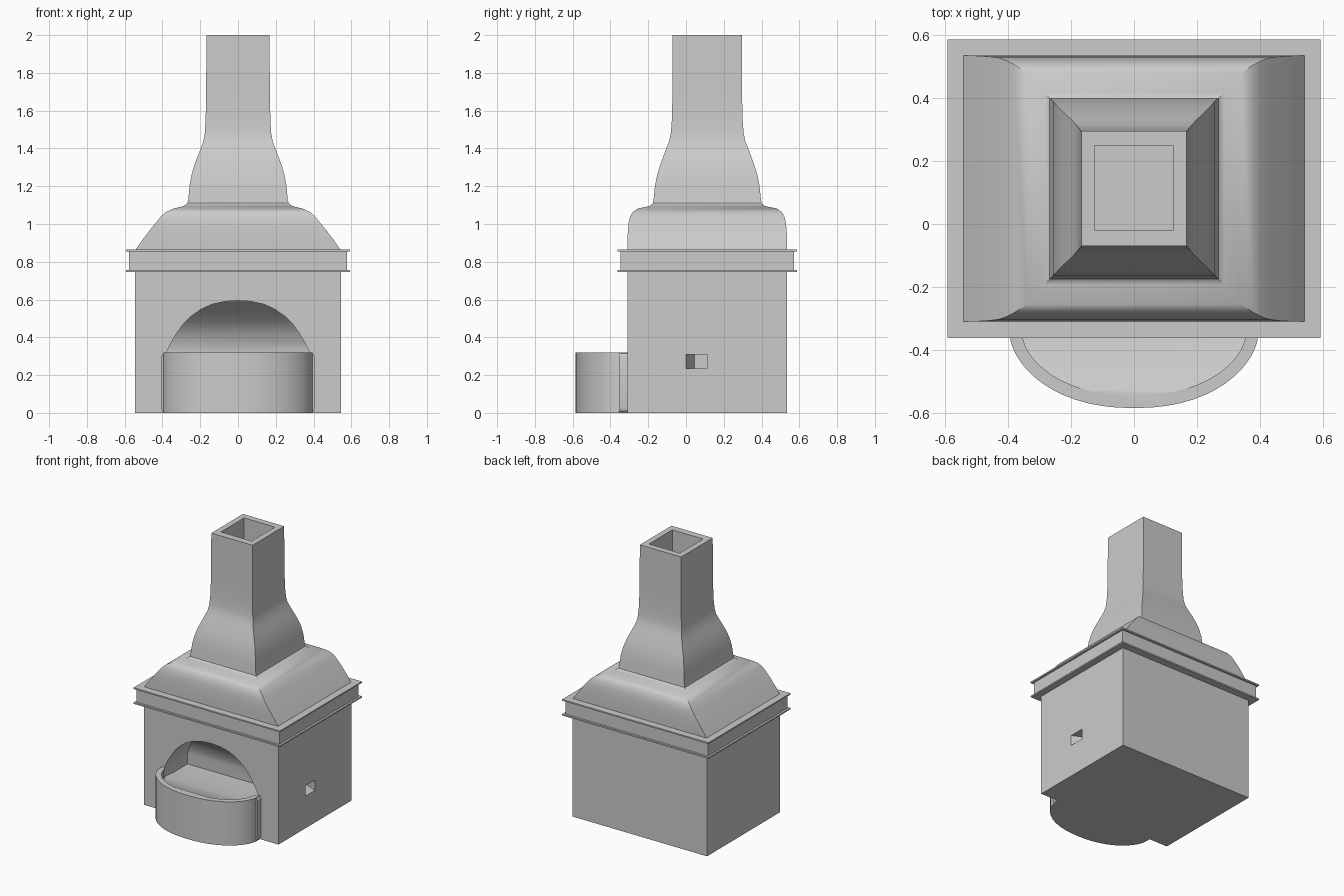
import bpy, bmesh, math

if "Cube" in bpy.data.objects:
    bpy.data.objects.remove(bpy.data.objects["Cube"])

CY = 0.1125  # depth centre of the square stack


def make(name, bm):
    bmesh.ops.recalc_face_normals(bm, faces=bm.faces)
    me = bpy.data.meshes.new(name)
    bm.to_mesh(me)
    bm.free()
    ob = bpy.data.objects.new(name, me)
    bpy.context.collection.objects.link(ob)
    return ob


def loft(name, rings):
    bm = bmesh.new()
    rs = [[bm.verts.new(p) for p in r] for r in rings]
    n = len(rs[0])
    for a, b in zip(rs, rs[1:]):
        for i in range(n):
            j = (i + 1) % n
            bm.faces.new((a[i], a[j], b[j], b[i]))
    bm.faces.new(rs[0][::-1])
    bm.faces.new(rs[-1])
    return make(name, bm)


def prism(name, pts, axis, lo, hi):
    # extrude a 2D outline along the given axis
    put = {'x': lambda p, t: (t, p[0], p[1]),
           'y': lambda p, t: (p[0], t, p[1]),
           'z': lambda p, t: (p[0], p[1], t)}[axis]
    return loft(name, [[put(p, t) for p in pts] for t in (lo, hi)])


def rect(x0, x1, y0, y1):
    return [(x0, y0), (x1, y0), (x1, y1), (x0, y1)]


def mirror(half):
    # half outline from +x to the centre point, completed on the -x side
    return half + [(-x, y) for x, y in reversed(half) if x > 1e-6]


def boolean(ob, cutter, op):
    m = ob.modifiers.new("bool", 'BOOLEAN')
    m.operation, m.object, m.solver = op, cutter, 'EXACT'
    bpy.context.view_layer.update()
    ev = ob.evaluated_get(bpy.context.evaluated_depsgraph_get())
    me = bpy.data.meshes.new_from_object(ev)
    ob.modifiers.clear()
    ob.data = me


def hearth_plan(inset):
    w, d = 0.395 - inset, 0.235 - inset
    arc = [(w * math.cos(t) ** 0.9, -0.35 - d * math.sin(t) ** 1.15)
           for t in [math.pi / 2 * i / 14 for i in range(14)]]
    return arc + [(0, -0.35 - d)]


# firebox body
body = prism("firebox_body", rect(-0.545, 0.545, -0.31, 0.535), 'z', 0, 0.75)

# projecting hearth with rounded collar against the wall
hearth = prism("hearth_front", mirror([(0.395, -0.30)] + hearth_plan(0)), 'z', 0, 0.32)
r, cor = 0.025, []
for cx, cz, a0 in ((1, 1, 0), (-1, 1, 90), (-1, -1, 180), (1, -1, 270)):
    for k in range(5):
        a = math.radians(a0 + k * 22.5)
        cor.append((cx * (0.405 - r) + r * math.cos(a), 0.16 + cz * (0.16 - r) + r * math.sin(a)))
collar = prism("hearth_collar", cor, 'y', -0.355, -0.30)
boolean(hearth, collar, 'UNION')

# arched recess: side section limited by arch outline and hearth rim
recess = prism("recess_cutter", [
    (-0.60, 0.325), (-0.53, 0.319), (-0.45, 0.285), (-0.35, 0.255), (-0.2, 0.24), (-0.04, 0.24),
    (-0.045, 0.34), (-0.075, 0.42), (-0.13, 0.48), (-0.2, 0.54), (-0.27, 0.59), (-0.3, 0.65),
    (-0.60, 0.65)], 'x', -0.5, 0.5)
arch = prism("arch_cutter", mirror(
    [(0.38, 0.1), (0.38, 0.32), (0.355, 0.37), (0.325, 0.42), (0.29, 0.47), (0.25, 0.51),
     (0.2, 0.546), (0.14, 0.574), (0.07, 0.59), (0, 0.595)]), 'y', -0.7, 0.2)
plan = prism("plan_cutter", mirror([(0.42, 0.2), (0.42, -0.31), (0.375, -0.312)]
                                   + hearth_plan(0.04)), 'z', 0.05, 0.8)
boolean(recess, arch, 'INTERSECT')
boolean(recess, plan, 'INTERSECT')
boolean(body, recess, 'DIFFERENCE')
boolean(hearth, recess, 'DIFFERENCE')

# slanted vent on the right side
vent = prism("vent_cutter", [(0.567, -0.01), (0.567, 0.10), (0.45, 0.155), (0.45, 0.045)],
             'z', 0.235, 0.31)
boolean(body, vent, 'DIFFERENCE')

# mantel band with a thin lip below and above
for name, g, z0, z1 in (("mantel_lip_lower", 0.05, 0.747, 0.757),
                        ("mantel_band", 0.035, 0.757, 0.855),
                        ("mantel_lip_upper", 0.05, 0.855, 0.865)):
    prism(name, rect(-0.543 - g, 0.543 + g, -0.312 - g, 0.537 + g), 'z', z0, z1)

# curved hood and chimney: height, half width, half depth
levels = [
    (0.86, 0.545, 0.4225), (0.915, 0.507, 0.4225), (0.97, 0.465, 0.42), (1.01, 0.432, 0.416),
    (1.04, 0.408, 0.408), (1.063, 0.382, 0.395), (1.082, 0.34, 0.368), (1.095, 0.287, 0.305),
    (1.11, 0.268, 0.287), (1.14, 0.262, 0.283), (1.2, 0.257, 0.277), (1.26, 0.246, 0.265),
    (1.31, 0.232, 0.25), (1.36, 0.213, 0.232), (1.40, 0.197, 0.217), (1.44, 0.183, 0.201),
    (1.48, 0.176, 0.193), (1.54, 0.172, 0.188), (1.65, 0.169, 0.185), (2.0, 0.167, 0.183)]
hood = loft("hood_and_chimney", [
    [(x, y, z) for x, y in rect(-hx, hx, CY - hy, CY + hy)] for z, hx, hy in levels])
flue = prism("flue_cutter", rect(-0.125, 0.125, -0.02, 0.25), 'z', 1.0, 2.1)
boolean(hood, flue, 'DIFFERENCE')

# remove helpers, smooth the curved parts
for ob in (collar, recess, arch, plan, vent, flue):
    bpy.data.objects.remove(ob)
bpy.ops.object.select_all(action='DESELECT')
for ob in (body, hearth, hood):
    ob.select_set(True)
bpy.context.view_layer.objects.active = hood
bpy.ops.object.shade_smooth_by_angle(angle=math.radians(30))
